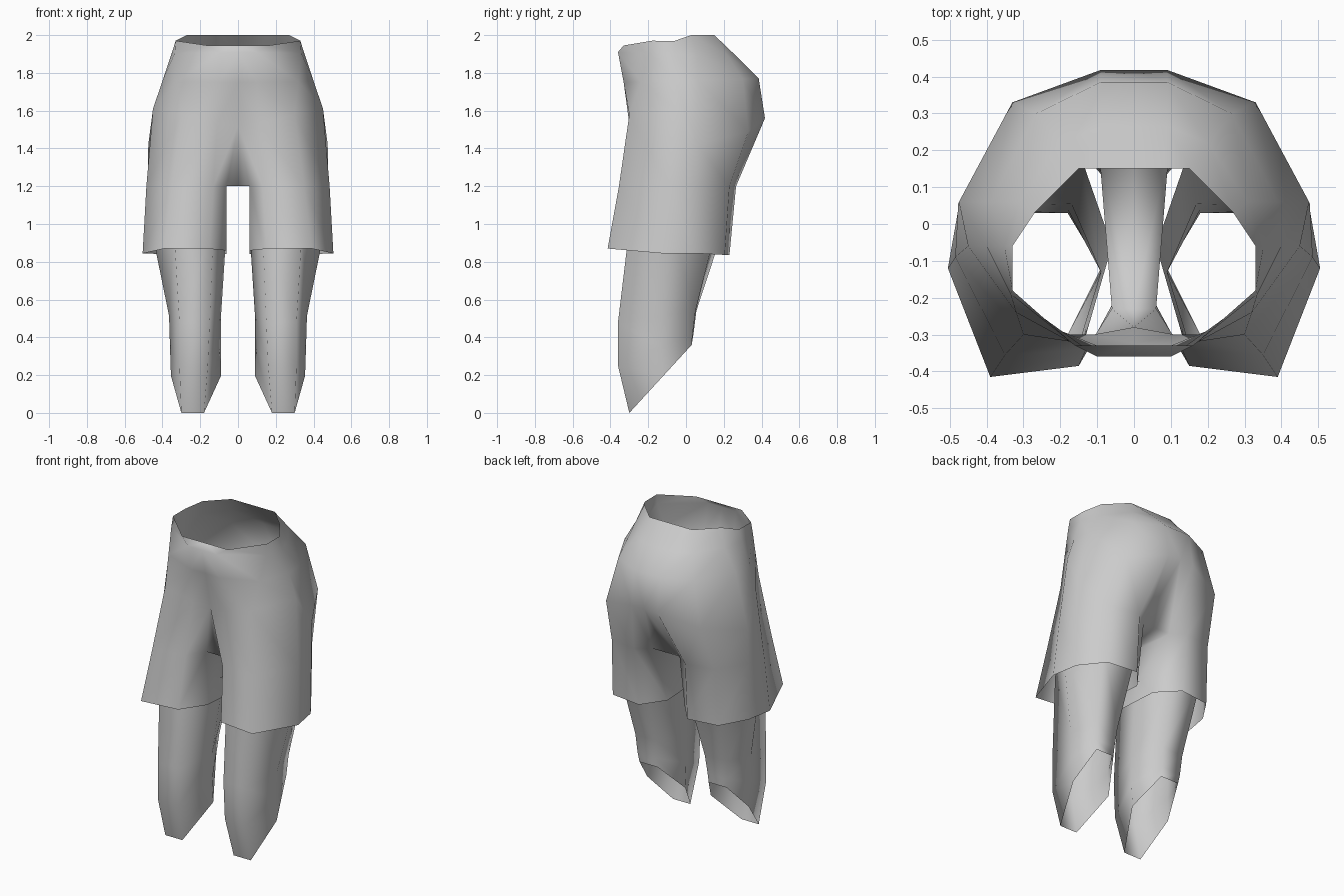
import bpy
import bmesh

default_cube = bpy.data.objects.get("Cube")
if default_cube:
    bpy.data.objects.remove(default_cube, do_unlink=True)

# Single cloth colour
cloth = bpy.data.materials.new("plain_grey")
cloth.use_nodes = True
grey = (0.6, 0.6, 0.6, 1)
cloth.diffuse_color = grey
cloth.node_tree.nodes["Principled BSDF"].inputs["Base Color"].default_value = grey


def add_ring(bm, outline, front_z, back_z):
    """Lay out a cross-section whose height slopes from its front to its back.
    A third value on a point lifts it off that slope."""
    depths = [point[1] for point in outline]
    nearest, span = min(depths), max(depths) - min(depths)
    verts = []
    for x, y, *lift in outline:
        blend = (y - nearest) / span
        height = front_z + (back_z - front_z) * blend + sum(lift)
        verts.append(bm.verts.new((x, y, height)))
    return verts


def bridge(bm, upper, lower, closed):
    """Join two cross-sections that have the same number of points with quads."""
    count = len(upper)
    for i in range(count if closed else count - 1):
        j = (i + 1) % count
        bm.faces.new((upper[i], upper[j], lower[j], lower[i]))


def finish(bm, name, merge_centre):
    """Turn the half mesh into a mirrored, smoothly shaded object."""
    bmesh.ops.recalc_face_normals(bm, faces=bm.faces)
    for face in bm.faces:
        face.smooth = True
    mesh = bpy.data.meshes.new(name)
    bm.to_mesh(mesh)
    bm.free()
    mesh.materials.append(cloth)
    part = bpy.data.objects.new(name, mesh)
    bpy.context.scene.collection.objects.link(part)
    mirror = part.modifiers.new("Mirror", "MIRROR")
    mirror.use_mirror_merge = merge_centre
    mirror.merge_threshold = 0.001


# Shorts: half cross-sections run from the front centre round to the back centre
bm = bmesh.new()
waist = add_ring(bm, [(0, -.33), (.16, -.33), (.33, -.18, .008), (.33, -.06, -.006),
                      (.27, .03, .014), (.15, .15), (.08, .15), (0, .15)], 1.945, 2)
belly = add_ring(bm, [(0, -.36), (.1, -.36), (.335, -.19), (.352, -.06),
                      (.31, .06), (.2, .22), (.09, .265), (0, .265)], 1.91, 1.89)
hips = add_ring(bm, [(0, -.325), (.1, -.33), (.32, -.24), (.4, -.06),
                     (.39, .06), (.265, .3), (.09, .385), (0, .385)], 1.75, 1.77)
seat = add_ring(bm, [(0, -.28, -.04), (.11, -.3, -.03), (.3, -.3, .02), (.45, -.06, .05),
                     (.475, .06, -.14), (.33, .33, -.07), (.09, .418), (0, .418)], 1.56, 1.56)

# Shorts legs: each section runs from the inner front round to the inner back
thigh = add_ring(bm, [(.06, -.23), (.13, -.34), (.35, -.355), (.485, -.09),
                      (.477, .055), (.36, .23), (.18, .265), (.095, .2)], 1.2, 1.2)
hem = add_ring(bm, [(.06, -.22), (.15, -.385), (.39, -.415), (.505, -.12, -.01),
                    (.475, .05), (.37, .205), (.17, .23), (.06, .1)], .87, .835)

torso = [waist, belly, hips, seat, thigh]
for upper, lower in zip(torso, torso[1:]):
    bridge(bm, upper, lower, closed=False)
bridge(bm, thigh, hem, closed=True)

# The inner thigh wall starts at the crotch, which spans the centre line
crotch_front = bm.verts.new((0, thigh[0].co.y, thigh[0].co.z))
crotch_back = bm.verts.new((0, thigh[-1].co.y, thigh[-1].co.z))
bm.faces.new((seat[0], thigh[0], crotch_front))
bm.faces.new((seat[-1], crotch_back, thigh[-1]))
bm.faces.new((crotch_front, thigh[0], thigh[-1], crotch_back))
finish(bm, "shorts", merge_centre=True)

# Lower legs: open six-sided tubes ending in a slanted cut
bm = bmesh.new()
sections = [
    add_ring(bm, [(.13, -.3), (.34, -.3), (.46, -.08),
                  (.36, .16), (.15, .2), (.06, -.06)], .98, .98),
    add_ring(bm, [(.15, -.36), (.31, -.36), (.365, -.13),
                  (.32, .05), (.17, .055), (.09, -.13)], .48, .54),
    add_ring(bm, [(.16, -.36), (.31, -.36), (.36, -.13),
                  (.315, .035), (.18, .04), (.09, -.13)], .25, .42),
    add_ring(bm, [(.18, -.3), (.3, -.3), (.355, -.12),
                  (.305, .03), (.18, .03), (.09, -.12)], 0, .36),
]
for upper, lower in zip(sections, sections[1:]):
    bridge(bm, upper, lower, closed=True)
finish(bm, "lower_legs", merge_centre=False)
